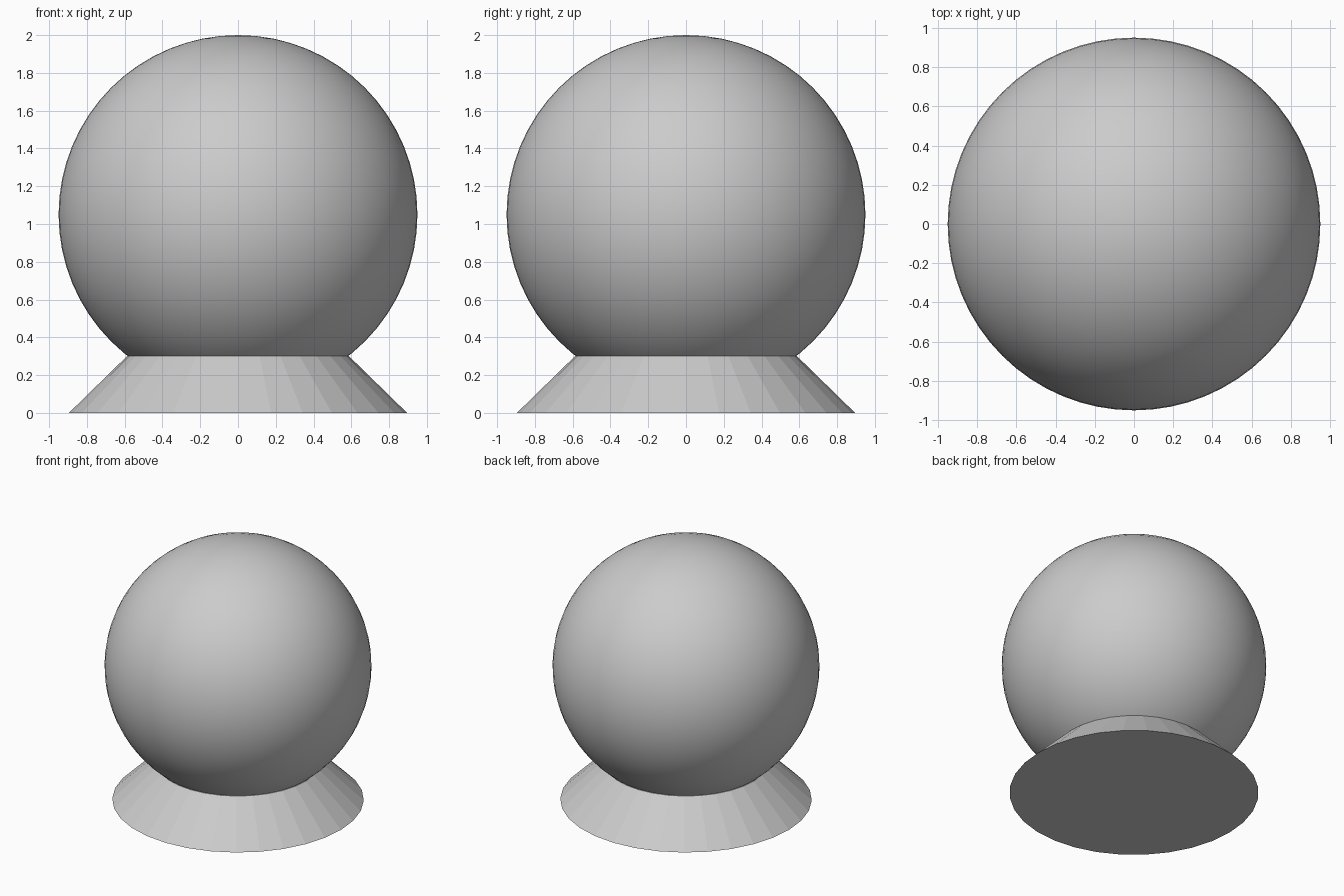
import bpy

if "Cube" in bpy.data.objects:
    bpy.data.objects.remove(bpy.data.objects["Cube"])

# Flared stand: 32-sided flat-faced truncated cone
bpy.ops.mesh.primitive_cone_add(vertices=32, radius1=0.895, radius2=0.588,
                                depth=0.3, location=(0, 0, 0.15))
bpy.context.object.name = "stand"

# Smooth ball resting in the stand
bpy.ops.mesh.primitive_uv_sphere_add(segments=64, ring_count=32, radius=0.95,
                                     location=(0, 0, 1.05))
bpy.context.object.name = "ball"
bpy.ops.object.shade_smooth()
